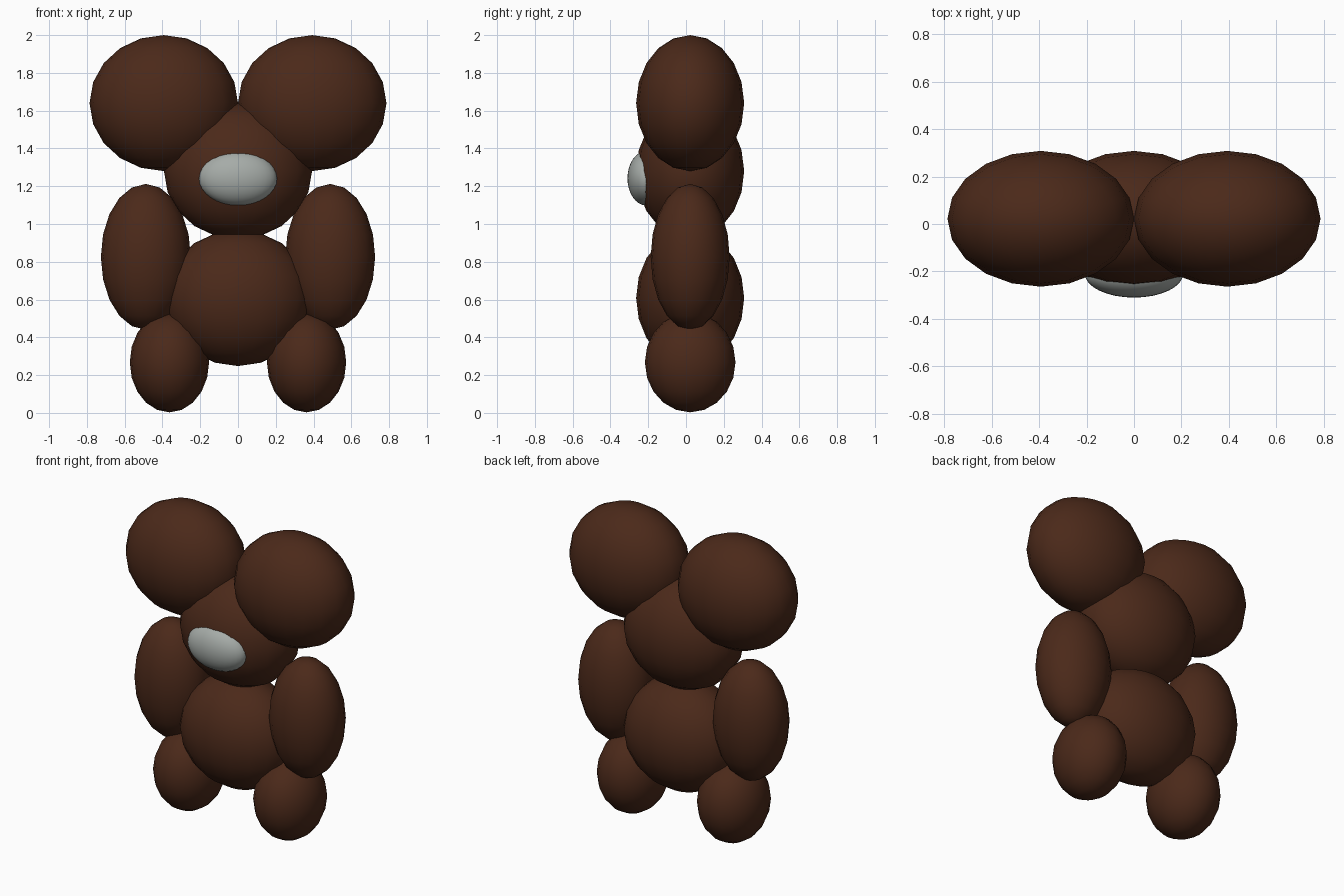
import bpy

if "Cube" in bpy.data.objects:
    bpy.data.objects.remove(bpy.data.objects["Cube"])


def material(name, color):
    m = bpy.data.materials.new(name)
    m.diffuse_color = color
    m.use_nodes = True
    m.node_tree.nodes["Principled BSDF"].inputs["Base Color"].default_value = m.diffuse_color
    return m


BROWN = material("brown", (0.07, 0.022, 0.01, 1))
PALE = material("pale_grey", (0.38, 0.41, 0.39, 1))


def ellipsoid(name, center, radii, mat=BROWN, segments=20):
    bpy.ops.mesh.primitive_uv_sphere_add(
        segments=segments, ring_count=segments // 2, radius=1, location=center)
    ob = bpy.context.object
    ob.name = name
    ob.scale = radii
    bpy.ops.object.transform_apply(location=False, rotation=False, scale=True)
    bpy.ops.object.shade_smooth()
    ob.data.materials.append(mat)
    return ob


CY = 0.022  # shared depth centre of all brown parts

# Trunk and head
ellipsoid("body", (0, CY, 0.608), (0.392, 0.286, 0.36))
ellipsoid("head", (0, CY, 1.28), (0.392, 0.286, 0.36))

# Pale muzzle on the front of the head
ellipsoid("muzzle", (0, -0.21, 1.242), (0.207, 0.1, 0.144), PALE, 32)

# Paired parts
for side, s in (("left", -1), ("right", 1)):
    ellipsoid(side + "_ear", (s * 0.393, CY, 1.64), (0.393, 0.286, 0.36))
    ellipsoid(side + "_arm", (s * 0.488, CY, 0.826), (0.238, 0.209, 0.386))
    ellipsoid(side + "_leg", (s * 0.363, CY, 0.268), (0.21, 0.24, 0.265))
